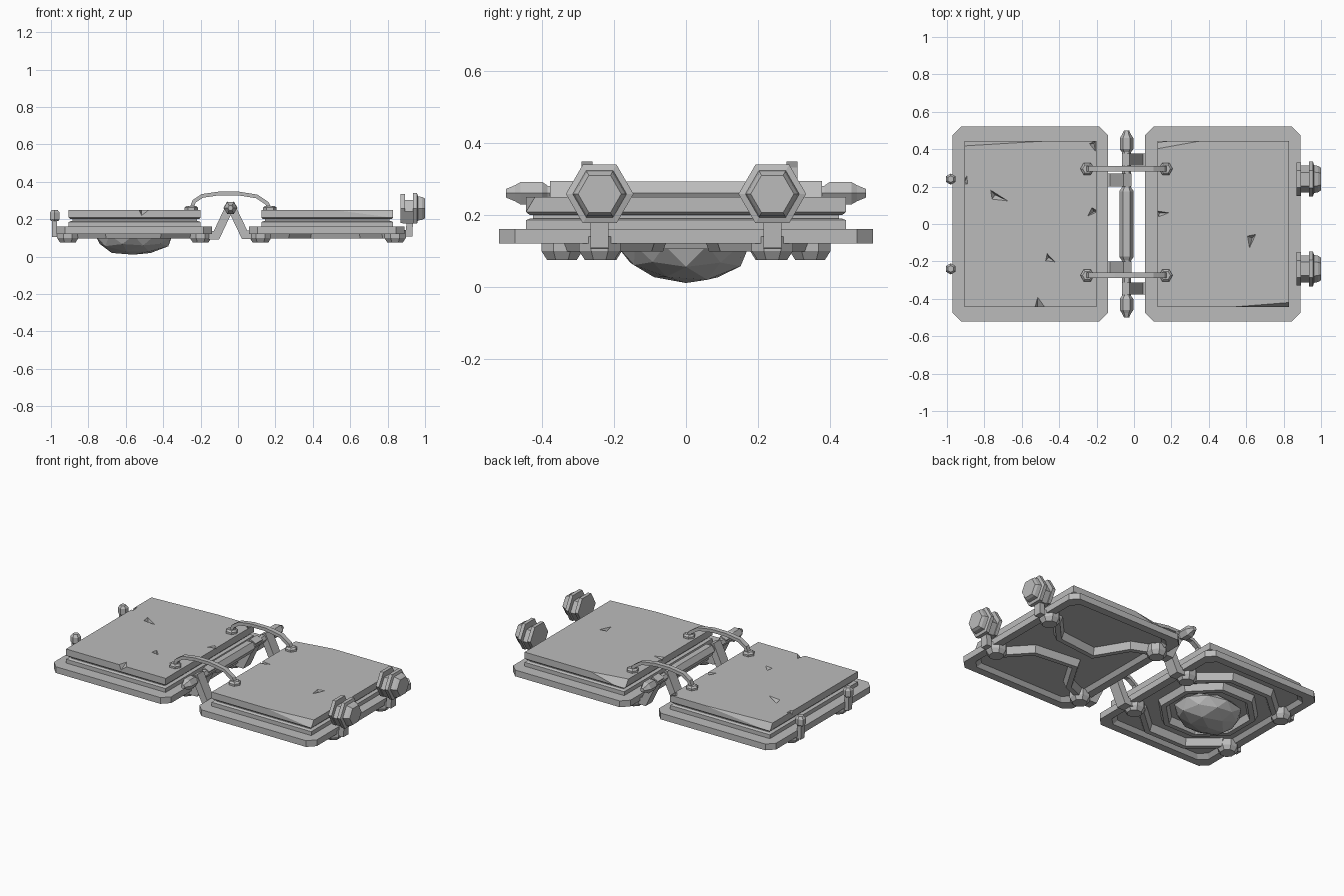
import bpy, bmesh, math, random
from mathutils import Vector, Matrix

random.seed(4)
old = bpy.data.objects.get("Cube")
if old:
    bpy.data.objects.remove(old)

stone = bpy.data.materials.new("stone grey")
stone.use_nodes = True
stone.diffuse_color = (0.5, 0.5, 0.5, 1)
stone.node_tree.nodes["Principled BSDF"].inputs["Base Color"].default_value = (0.5, 0.5, 0.5, 1)


def finish(bm, name):
    bmesh.ops.recalc_face_normals(bm, faces=bm.faces)
    mesh = bpy.data.meshes.new(name)
    bm.to_mesh(mesh)
    bm.free()
    mesh.materials.append(stone)
    ob = bpy.data.objects.new(name, mesh)
    bpy.context.collection.objects.link(ob)
    return ob


def skin(bm, rings, closed=False):
    """Bridge matching rings of points, capping the ends of an open tube."""
    loops = [[bm.verts.new(p) for p in ring] for ring in rings]
    n = len(loops[0])
    pairs = list(zip(loops, loops[1:]))
    if closed:
        pairs.append((loops[-1], loops[0]))
    else:
        bm.faces.new(loops[0])
        bm.faces.new(loops[-1])
    for a, b in pairs:
        for i in range(n):
            j = (i + 1) % n
            bm.faces.new((a[i], a[j], b[j], b[i]))


def lathe(name, origin, axis, stations, sides=6, turn=0.0):
    """Faceted solid along an axis; stations are (distance, radius)."""
    rot = Vector(axis).to_track_quat('Z', 'Y').to_matrix()
    rings = []
    for d, r in stations:
        angles = [turn + math.tau * i / sides for i in range(sides)]
        rings.append([Vector(origin) + rot @ Vector((r * math.cos(a), r * math.sin(a), d)) for a in angles])
    bm = bmesh.new()
    skin(bm, rings)
    return finish(bm, name)


def sweep(name, path, axis, width, thick, lower=1.0, closed=False):
    """Mitred bar along a path; width is measured along the given axis."""
    pts, axis, rings = [Vector(p) for p in path], Vector(axis), []
    n = len(pts)
    for i, p in enumerate(pts):
        before = pts[i - 1] if i or closed else None
        after = pts[(i + 1) % n] if i < n - 1 or closed else None
        t1 = (p - before).normalized() if before else (after - p).normalized()
        t2 = (after - p).normalized() if after else t1
        t = (t1 + t2).normalized()
        side = t.cross(axis).normalized() * (thick / 2 / max(t.dot(t1), 0.5))
        up = axis * width / 2
        rings.append([p + up + side, p + up - side, p - up - side * lower, p - up + side * lower])
    bm = bmesh.new()
    skin(bm, rings, closed)
    return finish(bm, name)


def slab(name, x0, x1, half_y, layers, corner=0.0):
    """Stacked outline with optional clipped corners; layers are (z, inset)."""
    rings = []
    for z, s in layers:
        cx, hx, hy, ring = (x0 + x1) / 2, (x1 - x0) / 2 - s, half_y - s, []
        for sx, sy in ((1, 1), (-1, 1), (-1, -1), (1, -1)):
            ends = [(hx, hy - corner), (hx - corner, hy)] if corner else [(hx, hy)]
            if sx * sy < 0:
                ends.reverse()
            ring += [(cx + sx * px, sy * py, z) for px, py in ends]
        rings.append(ring)
    bm = bmesh.new()
    skin(bm, rings)
    return finish(bm, name)


def chip_pages(pages, chips, bevels):
    """Slice worn edges, then gouge shallow triangular chips from the top."""
    bm = bmesh.new()
    bm.from_mesh(pages.data)
    for co, no in bevels:
        cut = bmesh.ops.bisect_plane(bm, geom=bm.verts[:] + bm.edges[:] + bm.faces[:],
                                     plane_co=co, plane_no=no, clear_outer=True)
        rim = [e for e in cut["geom_cut"] if isinstance(e, bmesh.types.BMEdge)]
        bmesh.ops.holes_fill(bm, edges=rim, sides=0)
    bmesh.ops.recalc_face_normals(bm, faces=bm.faces)
    bm.to_mesh(pages.data)
    bm.free()
    bm = bmesh.new()
    for x, y, length, wide, angle in chips:
        spin = Matrix.Rotation(math.radians(angle), 3, 'Z')
        corners = [(-length / 2, 0, .27), (length / 2, -wide / 2, .27), (length / 4, wide, .27), (length / 5, 0, .22)]
        v = [bm.verts.new(spin @ Vector(c) + Vector((x, y, 0))) for c in corners]
        for f in ((0, 1, 2), (0, 1, 3), (1, 2, 3), (2, 0, 3)):
            bm.faces.new([v[i] for i in f])
    cutter = finish(bm, pages.name + "_chip_cutter")
    cutter.hide_render = True
    mod = pages.modifiers.new("chips", 'BOOLEAN')
    mod.operation, mod.solver, mod.object = 'DIFFERENCE', 'EXACT', cutter
    bpy.context.view_layer.update()
    mesh = bpy.data.meshes.new_from_object(pages.evaluated_get(bpy.context.evaluated_depsgraph_get()))
    pages.modifiers.clear()
    pages.data = mesh
    bpy.data.objects.remove(cutter)


# Covers with a recessed underside, and the page blocks resting on them
for side, x0, x1 in (("right", -.97, -.14), ("left", .06, .89)):
    slab(side + "_cover", x0, x1, .52, [(.145, .07), (.12, .05), (.12, 0), (.16, 0)], .045)
    a, b = x0 + .065, x1 - .06
    slab(side + "_page_base", a, b, .445, [(.155, 0), (.185, 0), (.19, .012)])
    slab(side + "_page_core", a, b, .445, [(.18, .02), (.21, .02)])
    pages = slab(side + "_pages", a, b, .445, [(.2, .01), (.208, 0), (.25, 0)])
    if side == "right":
        chip_pages(pages,
                   [(-.71, .14, .18, .045, 155), (-.23, .055, .1, .04, 35), (-.44, -.19, .1, .04, 145),
                    (-.515, -.42, .13, .07, -90), (-.9, .24, .09, .03, -110), (-.21, .41, .1, .04, 100)],
                   [((-.7, .43, .25), (-.06, 1, .6))])
    else:
        chip_pages(pages,
                   [(.16, .06, .12, .035, 180), (.625, -.1, .13, .045, 75)],
                   [((.25, .425, .25), (-.18, 1, .7)), ((.7, -.43, .25), (.08, -1, .6))])

# Faceted boss with a ring below the right cover
bm = bmesh.new()
bmesh.ops.create_icosphere(bm, subdivisions=2, radius=1)
for v in bm.verts:
    v.co *= random.uniform(.94, 1.06)
    v.co = Vector((-.56 + .21 * v.co.x, .185 * v.co.y, .115 + .108 * v.co.z))
    v.co.z = min(max(v.co.z, 0), .14)
finish(bm, "boss")
octagon = [(math.cos(math.tau * (i + .5) / 8), math.sin(math.tau * (i + .5) / 8)) for i in range(8)]
sweep("boss_ring", [(-.56 + .27 * c, .27 * s, .125) for c, s in octagon], (0, 0, 1), .04, .06, .5, True)

for s, end in ((-1, "front"), (1, "back")):
    # Straps and studs below the covers
    sweep(end + "_left_strap",
          [(.87, s * .24, .12), (.78, s * .24, .12), (.66, s * .11, .12), (.38, s * .08, .12),
           (.26, s * .28, .12), (.1, s * .345, .12)], (0, 0, 1), .045, .06, .5)
    sweep(end + "_right_strap",
          [(-.93, s * .24, .12), (-.86, s * .24, .12), (-.7, s * .38, .12), (-.42, s * .38, .12),
           (-.26, s * .24, .12), (-.17, s * .235, .12)], (0, 0, 1), .045, .06, .5)
    for x, y in ((.84, .24), (.12, .345), (-.91, .24), (-.2, .235)):
        lathe(end + "_stud", (x, s * y, 0), (0, 0, 1), [(.075, .045), (.1, .062), (.14, .062)], 8, math.pi / 8)

    # Hinge arms rising from each cover to the spindle
    sweep(end + "_left_hinge_arm", [(.14, s * .345, .118), (.035, s * .345, .118), (-.045, s * .345, .285)],
          (0, 1, 0), .065, .045)
    sweep(end + "_right_hinge_arm", [(-.2, s * .235, .115), (-.115, s * .235, .115), (-.035, s * .235, .285)],
          (0, 1, 0), .07, .045)
    lathe(end + "_spindle_knob", (-.04, 0, .26), (0, s, 0),
          [(.385, .025), (.4, .036), (.46, .036), (.475, .026), (.5, .014)])

    # Curved page bands with six-sided feet
    y = .295 if s > 0 else -.275
    arc = [(-.25, .255), (-.235, .295), (-.19, .325), (-.1, .338), (0, .338), (.1, .322), (.155, .285), (.17, .255)]
    sweep(end + "_page_band", [(x, y, z) for x, z in arc], (0, 1, 0), .03, .02)
    for x in (-.25, .17):
        lathe(end + "_band_foot", (x, y, 0), (0, 0, 1), [(.24, .037), (.262, .037), (.272, .025)])

    # Large six-sided clasps on the left cover
    sweep(end + "_clasp_arm", [(.8, s * .24, .12), (.915, s * .24, .125), (.92, s * .24, .22)],
          (0, 1, 0), .05, .035)
    lathe(end + "_clasp_core", (0, s * .24, .24), (1, 0, 0), [(.88, .072), (.95, .072)])
    lathe(end + "_clasp_flange", (0, s * .24, .258), (1, 0, 0), [(.87, .09), (.892, .09)], 6, 0)
    lathe(end + "_clasp_cap", (0, s * .24, .258), (1, 0, 0),
          [(.935, .094), (.957, .094), (.962, .075), (.985, .07), (1, .06)], 6, 0)

    # Small catches on the right cover
    sweep(end + "_catch_post", [(-.9, s * .24, .12), (-.98, s * .24, .12), (-.982, s * .24, .22)],
          (0, 1, 0), .04, .028)
    lathe(end + "_catch_head", (-.98, s * .24, 0), (0, 0, 1), [(.19, .022), (.2, .03), (.235, .03), (.25, .018)], 6, math.pi / 6)

# Spindle
lathe("spindle", (-.04, 0, .26), (0, 1, 0), [(-.41, .024), (.41, .024)])
lathe("spindle_sleeve", (-.04, 0, .26), (0, 1, 0),
      [(-.195, .025), (-.175, .038), (.175, .038), (.195, .025)])
